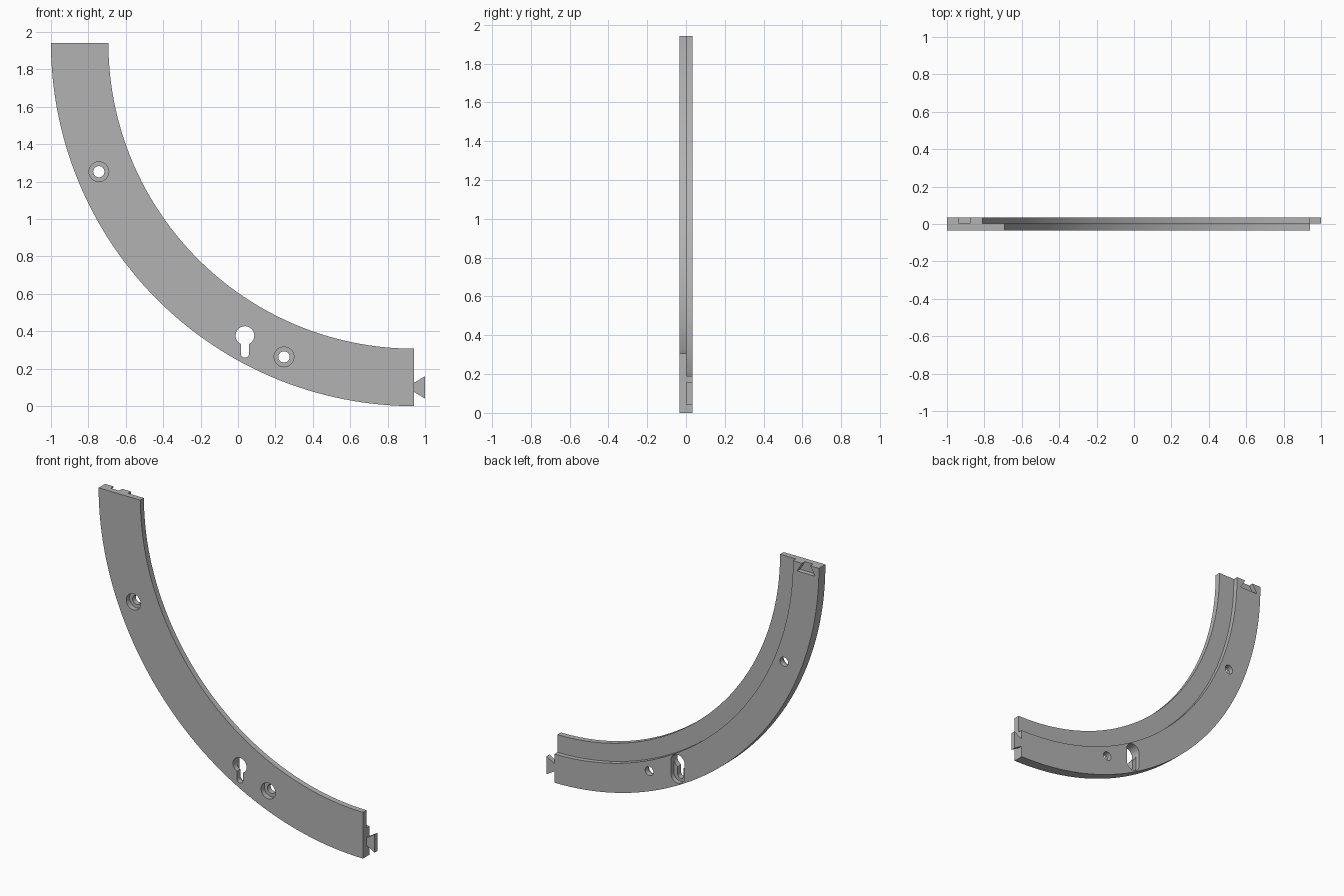
import bpy, bmesh
from math import sin, cos, pi

if "Cube" in bpy.data.objects:
    bpy.data.objects.remove(bpy.data.objects["Cube"])

CX = CZ = None
R_OUT, R_FRONT, R_BACK = 1.942, 1.635, 1.752
CX, CZ = 0.942, 1.942            # centre of the quarter arc
Y0, YS, Y1 = -0.034, 0.003, 0.034  # front face, step, back face
OVER = 0.02

grey = bpy.data.materials.new("plain grey")
grey.use_nodes = True
grey.diffuse_color = (0.45, 0.45, 0.45, 1)
grey.node_tree.nodes["Principled BSDF"].inputs["Base Color"].default_value = (0.45, 0.45, 0.45, 1)


def arc(x, z, r, a0, a1, n):
    return [(x + r * cos(a0 + (a1 - a0) * i / n), z + r * sin(a0 + (a1 - a0) * i / n))
            for i in range(n + 1)]


def circle(x, z, r, n=40):
    return arc(x, z, r, 0, 2 * pi, n)[:-1]


def slot(x, top, bottom, r):
    return arc(x, top, r, 0, pi, 20) + arc(x, bottom, r, pi, 2 * pi, 20)


def prism(name, outline, y0, y1):
    """Extrude an x-z outline along y."""
    bm = bmesh.new()
    face = bm.faces.new([bm.verts.new((x, y0, z)) for x, z in outline])
    new = bmesh.ops.extrude_face_region(bm, geom=[face])["geom"]
    bmesh.ops.translate(bm, vec=(0, y1 - y0, 0),
                        verts=[v for v in new if isinstance(v, bmesh.types.BMVert)])
    return finish(name, bm)


def finish(name, bm):
    bmesh.ops.recalc_face_normals(bm, faces=bm.faces)
    mesh = bpy.data.meshes.new(name)
    bm.to_mesh(mesh)
    bm.free()
    mesh.materials.append(grey)
    obj = bpy.data.objects.new(name, mesh)
    bpy.context.collection.objects.link(obj)
    return obj


def combine(target, tool, operation):
    mod = target.modifiers.new(tool.name, "BOOLEAN")
    mod.object, mod.operation, mod.solver = tool, operation, "EXACT"
    bpy.context.view_layer.objects.active = target
    bpy.ops.object.modifier_apply(modifier=mod.name)
    bpy.data.objects.remove(tool)


# Stepped cross-section swept through a quarter turn
section = [(R_OUT, Y0), (R_OUT, Y1), (R_BACK, Y1), (R_BACK, YS), (R_FRONT, YS), (R_FRONT, Y0)]
STEPS = 80
bm = bmesh.new()
rings = []
for i in range(STEPS + 1):
    a = pi + pi / 2 * i / STEPS
    rings.append([bm.verts.new((CX + r * cos(a), y, CZ + r * sin(a))) for r, y in section])
for a, b in zip(rings, rings[1:]):
    for k in range(len(section)):
        j = (k + 1) % len(section)
        bm.faces.new((a[k], a[j], b[j], b[k]))
bm.faces.new(rings[0])
bm.faces.new(rings[-1])
body = finish("curved_rail", bm)

# Dovetail tab on the lower end
tab = [(CX - OVER, 0.075), (CX, 0.075), (1, 0.04), (1, 0.16), (CX, 0.125), (CX - OVER, 0.125)]
combine(body, prism("dovetail_tab", tab, YS, Y1), "UNION")

# Matching dovetail socket in the upper end
sx = -0.906
socket = [(sx - 0.03, CZ + OVER), (sx - 0.03, CZ), (sx - 0.066, CZ - 0.06),
          (sx + 0.066, CZ - 0.06), (sx + 0.03, CZ), (sx + 0.03, CZ + OVER)]
combine(body, prism("dovetail_socket", socket, YS, Y1 + OVER), "DIFFERENCE")

# Counterbored screw holes
for x, z in ((-0.744, 1.253), (0.246, 0.263)):
    combine(body, prism("screw_hole", circle(x, z, 0.03), Y0 - OVER, Y1 + OVER), "DIFFERENCE")
    combine(body, prism("counterbore", circle(x, z, 0.053), Y0 - OVER, Y0 + 0.034), "DIFFERENCE")

# Keyhole hanger: round entry, narrow slot, wide pocket behind
kx, kz = 0.037, 0.377
combine(body, prism("key_entry", circle(kx, kz, 0.05), Y0 - OVER, Y1 + OVER), "DIFFERENCE")
combine(body, prism("key_slot", slot(kx, kz, 0.281, 0.022), Y0 - OVER, Y1 + OVER), "DIFFERENCE")
combine(body, prism("key_pocket", slot(kx, kz, 0.289, 0.05), YS, Y1 + OVER), "DIFFERENCE")

bpy.ops.object.select_all(action="DESELECT")
body.select_set(True)
bpy.context.view_layer.objects.active = body
bpy.ops.object.shade_smooth_by_angle(angle=pi / 6)
